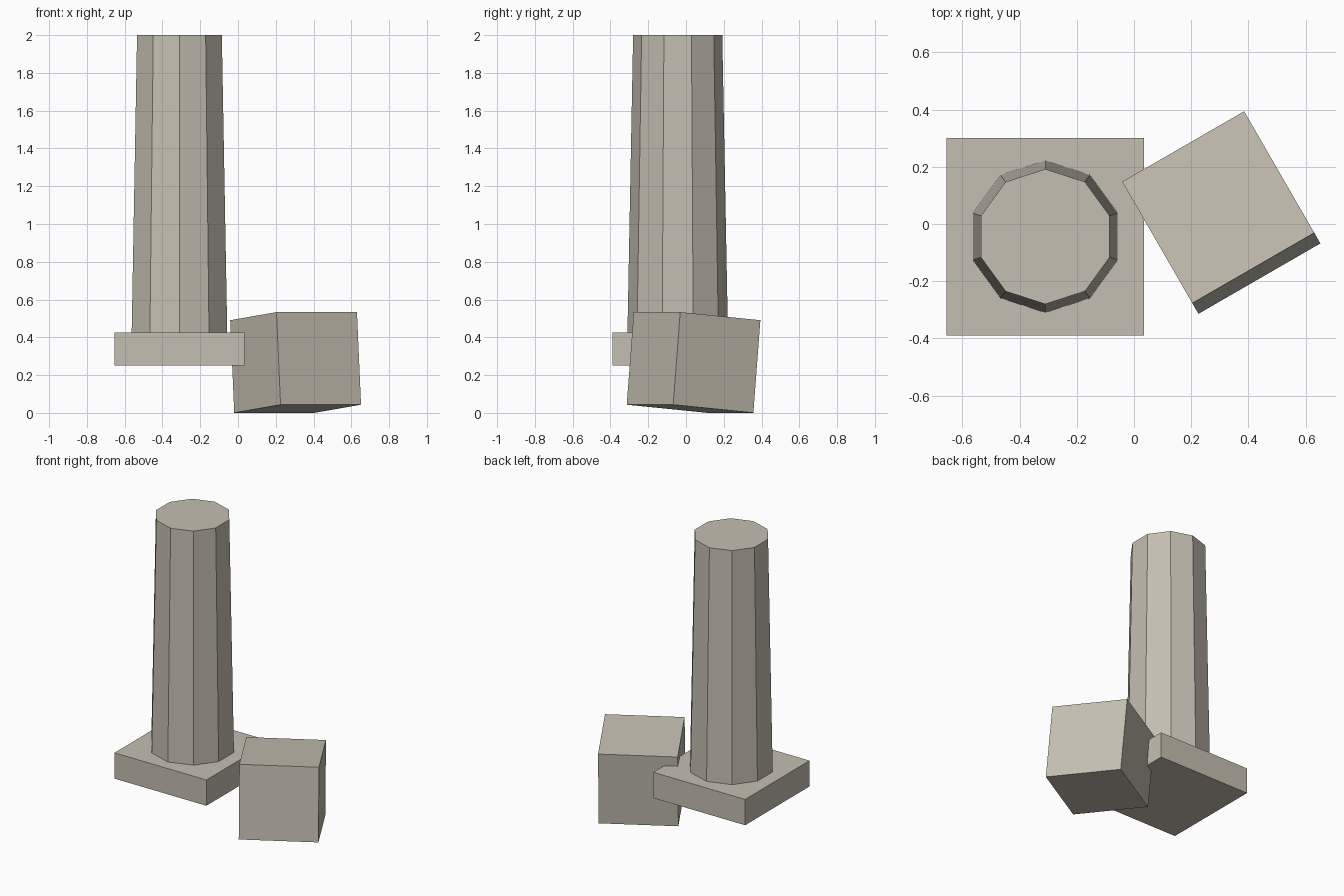
import bpy
from math import radians

default = bpy.data.objects.get("Cube")
if default:
    bpy.data.objects.remove(default, do_unlink=True)

# Single pale stone colour
STONE = (0.56, 0.52, 0.44, 1.0)
stone = bpy.data.materials.new("pale_stone")
stone.use_nodes = True
stone.diffuse_color = STONE
bsdf = next(n for n in stone.node_tree.nodes if n.type == 'BSDF_PRINCIPLED')
bsdf.inputs["Base Color"].default_value = STONE
bsdf.inputs["Roughness"].default_value = 0.9


def finish(name):
    obj = bpy.context.object
    obj.name = name
    obj.data.name = name
    obj.data.materials.append(stone)
    return obj


def block(name, centre, size, rotation=(0, 0, 0)):
    bpy.ops.mesh.primitive_cube_add(
        size=1, location=centre, rotation=[radians(a) for a in rotation])
    obj = finish(name)
    obj.scale = size
    return obj


# Square plinth under the column
AXIS_X, AXIS_Y = -0.31, -0.044
PLINTH_BOTTOM, PLINTH_TOP, COLUMN_TOP = 0.25, 0.425, 2.0
block("plinth", (AXIS_X, AXIS_Y, (PLINTH_BOTTOM + PLINTH_TOP) / 2),
      (0.69, 0.69, PLINTH_TOP - PLINTH_BOTTOM))

# Tapered ten-sided column shaft
bpy.ops.mesh.primitive_cone_add(
    vertices=10, radius1=0.266, radius2=0.236, depth=COLUMN_TOP - PLINTH_TOP,
    location=(AXIS_X, AXIS_Y, (PLINTH_TOP + COLUMN_TOP) / 2))
finish("column_shaft")

# Fallen cubic block, turned and slightly tipped backwards
block("tilted_block", (0.305, 0.04, 0.267), (0.492, 0.492, 0.492), (-5, 0, 30))
